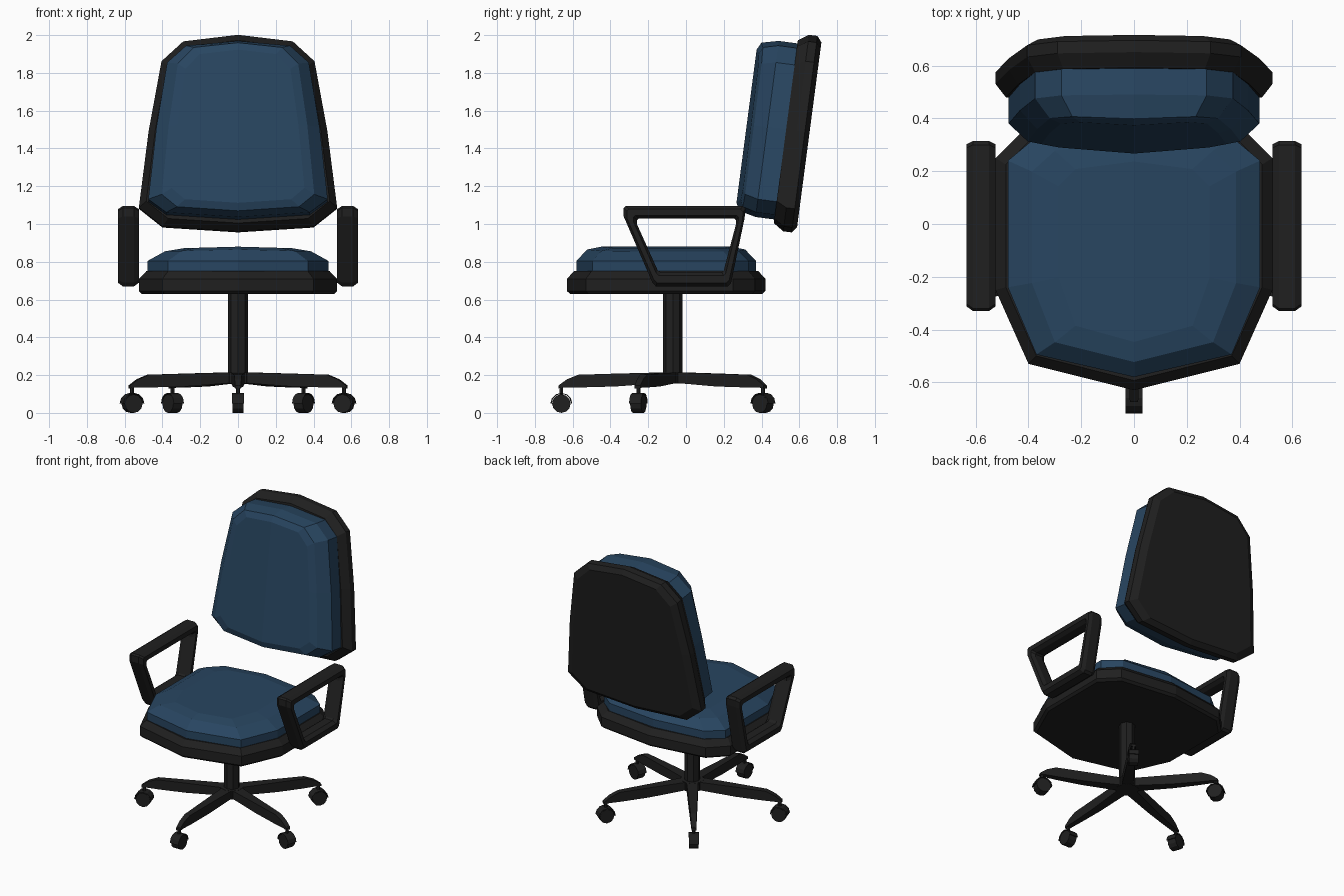
import bpy, bmesh, math
from mathutils import Matrix

if "Cube" in bpy.data.objects:
    bpy.data.objects.remove(bpy.data.objects["Cube"])


def material(name, rgb):
    m = bpy.data.materials.new(name)
    m.diffuse_color = (*rgb, 1)
    m.use_nodes = True
    m.node_tree.nodes["Principled BSDF"].inputs["Base Color"].default_value = m.diffuse_color
    return m


BLACK = material("black plastic", (0.014, 0.014, 0.014))
BLUE = material("blue fabric", (0.021, 0.060, 0.118))


def make_object(name, bm, mat, matrix=Matrix()):
    bmesh.ops.recalc_face_normals(bm, faces=bm.faces)
    mesh = bpy.data.meshes.new(name)
    bm.to_mesh(mesh)
    bm.free()
    mesh.materials.append(mat)
    ob = bpy.data.objects.new(name, mesh)
    ob.matrix_world = matrix
    bpy.context.collection.objects.link(ob)
    return ob


def bridge(bm, a, b):
    n = len(a)
    for i in range(n):
        bm.faces.new((a[i], a[(i + 1) % n], b[(i + 1) % n], b[i]))


def slab(name, half, layers, mat, matrix=Matrix()):
    """Stack scaled copies of a mirrored outline; layer = (sx, sy, z, crown)."""
    outline = half + [(-x, y) for x, y in reversed(half[1:-1])]
    cy = (half[0][1] + half[-1][1]) / 2
    w = max(x for x, y in half)
    bm = bmesh.new()
    loops = []
    for sx, sy, z, crown in layers:
        loops.append([bm.verts.new((x * sx, cy + (y - cy) * sy,
                                    z + crown * (1 - abs(x) / w)))
                      for x, y in outline])
    for a, b in zip(loops, loops[1:]):
        bridge(bm, a, b)
    m = len(half)
    for lp in (loops[0], loops[-1]):
        bm.faces.new(lp[:m])
        bm.faces.new(lp[m - 1:] + lp[:1])
    return make_object(name, bm, mat, matrix)


def prism(name, profile, width, mat, matrix):
    """Extrude an (r, z) profile sideways; width(r) gives the half width."""
    bm = bmesh.new()
    a = [bm.verts.new((r, -width(r), z)) for r, z in profile]
    b = [bm.verts.new((r, width(r), z)) for r, z in profile]
    bridge(bm, a, b)
    bm.faces.new(a)
    bm.faces.new(b)
    return make_object(name, bm, mat, matrix)


def cylinder(name, r, z0, z1, sides, mat, matrix):
    bm = bmesh.new()
    bmesh.ops.create_cone(bm, cap_ends=True, segments=sides, radius1=r, radius2=r,
                          depth=z1 - z0,
                          matrix=Matrix.Translation((0, 0, (z0 + z1) / 2)))
    return make_object(name, bm, mat, matrix)


# Seat
slab("seat_shell",
     [(0, -0.63), (0.4, -0.53), (0.525, -0.25), (0.525, 0.25), (0.41, 0.365), (0, 0.42)],
     [(0.97, 0.97, 0.63, 0), (1, 1, 0.645, 0), (1, 1, 0.71, 0), (0.925, 0.93, 0.75, 0)], BLACK)
slab("seat_cushion",
     [(0, -0.58), (0.37, -0.495), (0.478, -0.24), (0.478, 0.24), (0.37, 0.33), (0, 0.37)],
     [(1, 1, 0.74, 0), (1, 1, 0.805, 0), (0.81, 0.88, 0.855, 0.01), (0.6, 0.72, 0.872, 0.008)],
     BLUE)

# Backrest, built flat and then tipped up with a slight lean
lean = Matrix.Translation((0, 0.53, 1.5)) @ Matrix.Rotation(math.radians(82.5), 4, 'X')
slab("back_shell",
     [(0, 0.513), (0.29, 0.478), (0.405, 0.372), (0.473, 0), (0.525, -0.41),
      (0.4, -0.51), (0, -0.536)],
     [(0.9, 0.94, -0.125, 0), (1, 1, -0.1, 0), (1, 1, -0.055, 0), (0.925, 0.93, 0, 0)],
     BLACK, lean)
slab("back_cushion",
     [(0, 0.46), (0.275, 0.435), (0.375, 0.345), (0.432, 0), (0.475, -0.385),
      (0.38, -0.455), (0, -0.48)],
     [(1, 1, -0.01, 0), (1, 1, 0.1, 0), (0.85, 0.955, 0.17, 0.02), (0.74, 0.87, 0.185, 0.025)],
     BLUE, lean)

# Armrests: closed loops with a chamfered section between inner and outer outlines
outer = [(-0.32, 1.095), (0.30, 1.095), (0.315, 1.08), (0.31, 1.03), (0.238, 0.685),
         (0.222, 0.67), (-0.16, 0.67), (-0.178, 0.69), (-0.33, 1.04), (-0.33, 1.085)]
inner = [(-0.25, 1.03), (0.255, 1.03), (0.265, 1.02), (0.265, 1.0), (0.2, 0.755),
         (0.19, 0.745), (-0.135, 0.745), (-0.15, 0.755), (-0.26, 1.0), (-0.26, 1.02)]
section = [(-0.055, 0.25), (-0.055, 0.75), (-0.03, 1), (0.03, 1),
           (0.055, 0.75), (0.055, 0.25), (0.03, 0), (-0.03, 0)]
for side, sx in (("left", -1), ("right", 1)):
    bm = bmesh.new()
    rings = [[bm.verts.new((sx * 0.58 + dx, a[0] + (b[0] - a[0]) * t, a[1] + (b[1] - a[1]) * t))
              for dx, t in section] for a, b in zip(inner, outer)]
    for i, ring in enumerate(rings):
        bridge(bm, ring, rings[(i + 1) % len(rings)])
    make_object(side + "_armrest", bm, BLACK)

# Column and hub
base = Matrix.Translation((0, -0.07, 0))
cylinder("column", 0.052, 0.18, 0.64, 8, BLACK, base)
cylinder("hub", 0.075, 0.155, 0.215, 10, BLACK, base)

# Five legs with casters
leg_profile = [(0.03, 0.215), (0.3, 0.208), (0.5, 0.202), (0.56, 0.178), (0.605, 0.145),
               (0.605, 0.13), (0.57, 0.135), (0.48, 0.135), (0.3, 0.14), (0.03, 0.16)]
arc = [math.radians(a) for a in range(0, 181, 30)]
hood = [(0.59 + 0.058 * math.cos(a), 0.05 + 0.056 * math.sin(a)) for a in arc]
hood += [(0.59 + 0.051 * math.cos(a), 0.05 + 0.051 * math.sin(a)) for a in reversed(arc)]
for i in range(5):
    m = base @ Matrix.Rotation(math.radians(-90 + 72 * i), 4, 'Z')
    tag = "_%d" % (i + 1)
    prism("leg" + tag, leg_profile, lambda r: 0.04 - 0.04 * r, BLACK, m)
    cylinder("caster_stem" + tag, 0.011, 0.09, 0.15, 6, BLACK,
             m @ Matrix.Translation((0.59, 0, 0)))
    prism("caster_hood" + tag, hood, lambda r: 0.033, BLACK, m)
    cylinder("caster_wheel" + tag, 0.049, -0.03, 0.03, 12, BLACK,
             m @ Matrix.Translation((0.59, 0, 0.049)) @ Matrix.Rotation(math.pi / 2, 4, 'X'))
